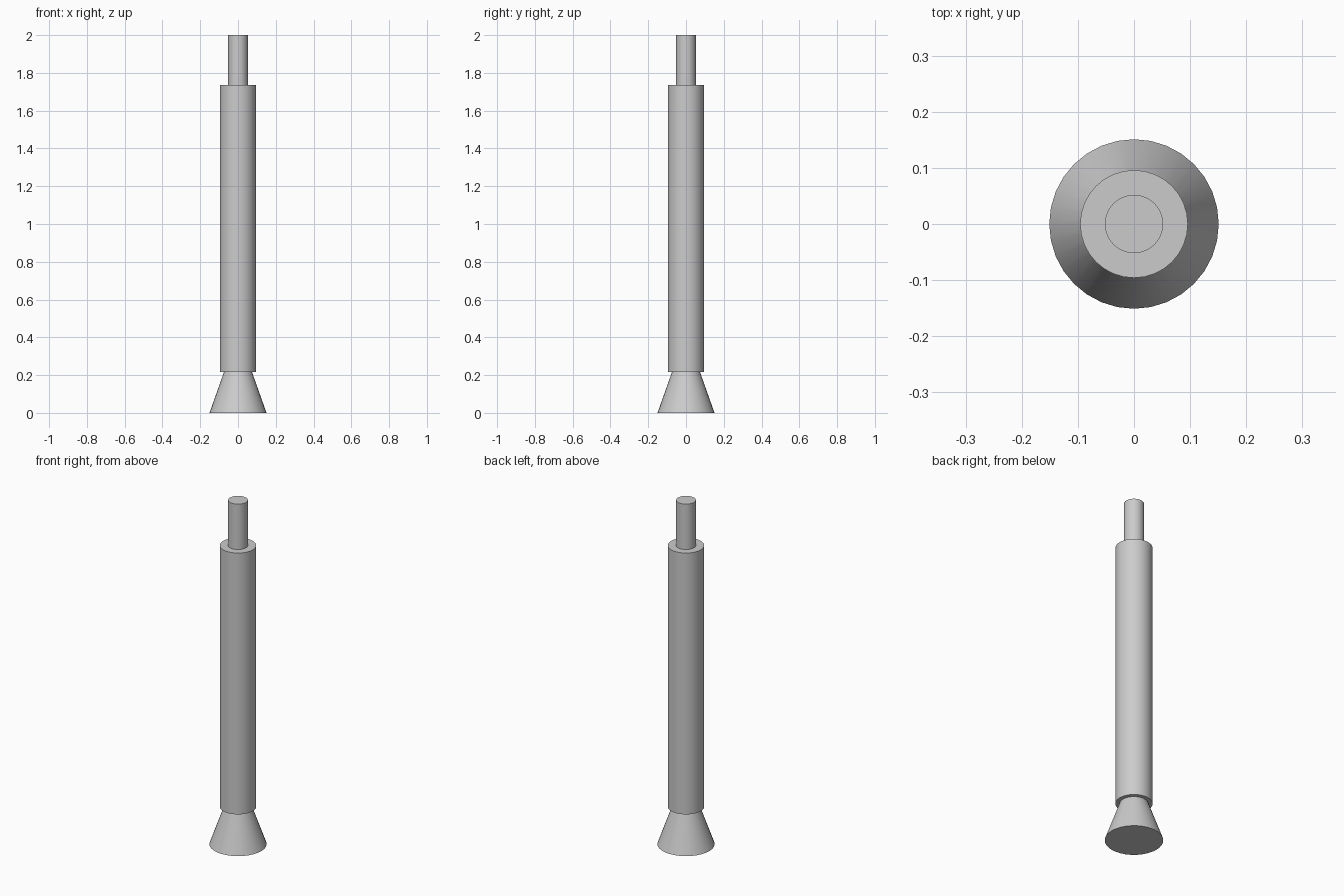
import bpy
import math

cube = bpy.data.objects.get("Cube")
if cube:
    bpy.data.objects.remove(cube, do_unlink=True)

# Single plain grey material
grey = bpy.data.materials.new("light_grey")
grey.use_nodes = True
colour = (0.6, 0.6, 0.6, 1)
grey.diffuse_color = colour
grey.node_tree.nodes["Principled BSDF"].inputs["Base Color"].default_value = colour


def round_part(name, bottom, top, r_bottom, r_top):
    """Capped cylinder or cone frustum between two heights."""
    bpy.ops.mesh.primitive_cone_add(
        vertices=32, radius1=r_bottom, radius2=r_top,
        depth=top - bottom, location=(0, 0, (bottom + top) / 2))
    part = bpy.context.object
    part.name = part.data.name = name
    part.data.materials.append(grey)
    bpy.ops.object.shade_smooth_by_angle(angle=math.radians(30))
    return part


# Flared foot, main tube and the thin rod on top
round_part("flared_foot", 0, 0.217, 0.151, 0.074)
round_part("main_tube", 0.217, 1.736, 0.096, 0.096)
round_part("top_rod", 1.736, 2.0, 0.052, 0.052)
